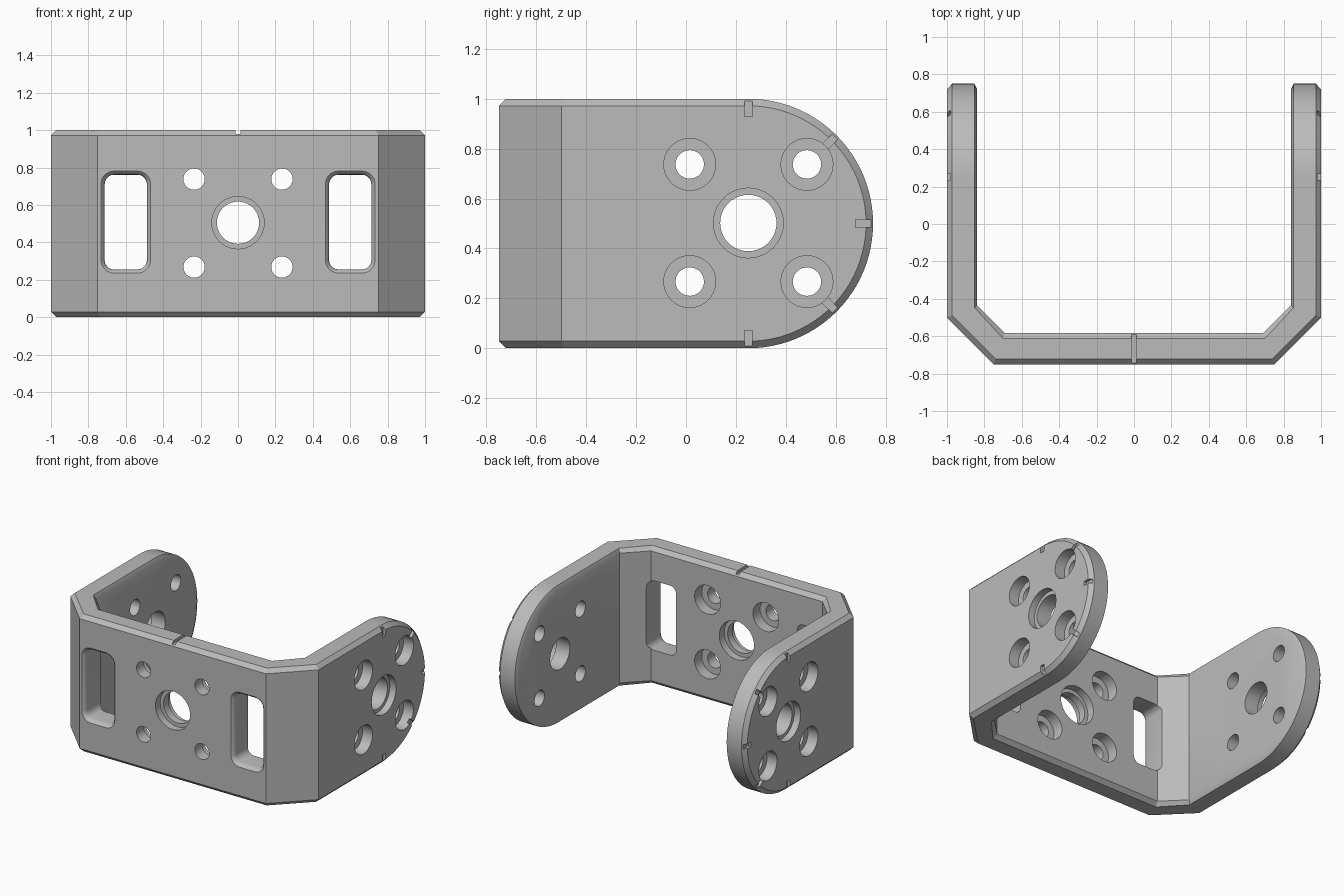
import bpy, bmesh, math
from math import sin, cos, pi, radians

if "Cube" in bpy.data.objects:
    bpy.data.objects.remove(bpy.data.objects["Cube"])


def loft(bm, loops, place):
    """Closed solid through 2D loops [(points, depth), ...] put in space by place(u, v, depth)."""
    rings = [[bm.verts.new(place(u, v, d)) for u, v in pts] for pts, d in loops]
    for a, b in zip(rings, rings[1:]):
        for i in range(len(a)):
            j = (i + 1) % len(a)
            bm.faces.new((a[i], a[j], b[j], b[i]))
    bm.faces.new(rings[0][::-1])
    bm.faces.new(rings[-1])


def make_object(name, bm):
    bmesh.ops.recalc_face_normals(bm, faces=bm.faces)
    mesh = bpy.data.meshes.new(name)
    bm.to_mesh(mesh)
    bm.free()
    obj = bpy.data.objects.new(name, mesh)
    bpy.context.collection.objects.link(obj)
    return obj


def boolean(obj, cutter, operation):
    cutter.hide_render = True
    mod = obj.modifiers.new("cut", 'BOOLEAN')
    mod.object, mod.operation, mod.solver = cutter, operation, 'EXACT'
    deps = bpy.context.evaluated_depsgraph_get()
    mesh = bpy.data.meshes.new_from_object(obj.evaluated_get(deps))
    obj.modifiers.clear()
    obj.data = mesh
    bpy.data.objects.remove(cutter)


def circle(r, u=0, v=0, n=40):
    return [(u + r * cos(2 * pi * i / n), v + r * sin(2 * pi * i / n)) for i in range(n)]


def rounded_rect(u, v, half_u, half_v, r, steps=5):
    pts = []
    for k, (su, sv) in enumerate([(1, 1), (-1, 1), (-1, -1), (1, -1)]):
        for i in range(steps + 1):
            a = (k + i / steps) * pi / 2
            pts.append((u + su * (half_u - r) + r * cos(a), v + sv * (half_v - r) + r * sin(a)))
    return pts


def stepped_hole(bm, place, u, v, steps):
    """steps: (radius, start depth, end depth) one behind the other."""
    loft(bm, [(circle(r, u, v), d) for r, a, b in steps for d in (a, b)], place)


# Channel: bent U section, trimmed to a D-shaped side outline
right_half = [(0.75, -0.75), (1, -0.5), (1, 0.9), (0.84, 0.9), (0.84, -0.435), (0.69, -0.583)]
section = right_half + [(-x, y) for x, y in reversed(right_half)]
bm = bmesh.new()
loft(bm, [(section, -0.2), (section, 1.2)], lambda u, v, d: (u, v, d))
bracket = make_object("u_bracket", bm)

arc = [(0.25 + 0.5 * cos(a), 0.5 + 0.5 * sin(a)) for a in (pi * (i / 48 - 0.5) for i in range(49))]
outline = arc + [(-1, 1), (-1, 0)]
bm = bmesh.new()
loft(bm, [(outline, -1.3), (outline, 1.3)], lambda u, v, d: (d, u, v))
boolean(bracket, make_object("side_outline", bm), 'INTERSECT')

# Chamfer all rims, narrower on the inside of the arms
bm = bmesh.new()
bm.from_mesh(bracket.data)
bmesh.ops.remove_doubles(bm, verts=bm.verts, dist=0.0001)
bmesh.ops.dissolve_limit(bm, angle_limit=radians(1), verts=bm.verts, edges=bm.edges)
rims = [e for e in bm.edges if e.calc_face_angle(0) > radians(60)]
bmesh.ops.bevel(bm, geom=rims, offset=0.028, offset_type='OFFSET', segments=1,
                profile=0.5, affect='EDGES', clamp_overlap=False)
for v in bm.verts:
    if 0.85 < abs(v.co.x) < 0.9 and v.co.y > -0.47:
        v.co.x = math.copysign(0.853, v.co.x)
bm.to_mesh(bracket.data)
bm.free()


def on_front(u, v, d):
    return (u, d - 0.75, v)


# Holes and slots
bm = bmesh.new()
signs = (-1, 1)
stepped_hole(bm, on_front, 0, 0.505,
             [(0.14, -0.1, 0.055), (0.113, 0.055, 0.11), (0.14, 0.11, 0.3)])
for sx in signs:
    for sz in signs:
        stepped_hole(bm, on_front, 0.235 * sx, 0.503 + 0.235 * sz,
                     [(0.057, -0.1, 0.085), (0.104, 0.085, 0.3)])

    # Window slot with a rounded front lip
    lip = 0.04
    profile = [(0.5 * lip, -0.1)]
    for t in (30, 50, 70, 90):
        a = radians(t)
        profile.append((lip * (1 - sin(a)), lip * (cos(pi / 6) - cos(a))))
    profile.append((0, 0.4))
    loft(bm, [(rounded_rect(0.6 * sx, 0.508, 0.113 + e, 0.253 + e, 0.05 + e), d)
              for e, d in profile], on_front)

    # Arm bores, recessed from the outer side
    def on_arm(u, v, d):
        return (sx * (1 - d), u, v)
    stepped_hole(bm, on_arm, 0.25, 0.502, [(0.14, -0.1, 0.05), (0.113, 0.05, 0.3)])
    for sy in signs:
        for sz in signs:
            stepped_hole(bm, on_arm, 0.25 + 0.235 * sy, 0.502 + 0.235 * sz,
                         [(0.104, -0.1, 0.08), (0.057, 0.08, 0.3)])
boolean(bracket, make_object("hole_cutter", bm), 'DIFFERENCE')

# Index notches on the arm rims and the top of the web
bm = bmesh.new()
for sx in signs:
    for k in range(-2, 3):
        a = k * pi / 4
        rect = [(0.25 + r * cos(a) - w * sin(a), 0.5 + r * sin(a) + w * cos(a))
                for r, w in ((0.43, -0.016), (0.53, -0.016), (0.53, 0.016), (0.43, 0.016))]
        loft(bm, [(rect, -0.05), (rect, 0.02)], lambda u, v, d: (sx * (1 - d), u, v))
rect = [(-0.013, -0.85), (0.013, -0.85), (0.013, -0.5), (-0.013, -0.5)]
loft(bm, [(rect, 0.98), (rect, 1.1)], lambda u, v, d: (u, v, d))
boolean(bracket, make_object("notch_cutter", bm), 'DIFFERENCE')

# Plain grey metal
grey = bpy.data.materials.new("plain_grey")
grey.use_nodes = True
colour = (0.5, 0.5, 0.5, 1)
grey.diffuse_color = colour
grey.node_tree.nodes["Principled BSDF"].inputs["Base Color"].default_value = colour
bracket.data.materials.clear()
bracket.data.materials.append(grey)
for p in bracket.data.polygons:
    p.material_index = 0

bpy.ops.object.select_all(action='DESELECT')
bracket.select_set(True)
bpy.context.view_layer.objects.active = bracket
bpy.ops.object.shade_smooth_by_angle(angle=radians(25))
